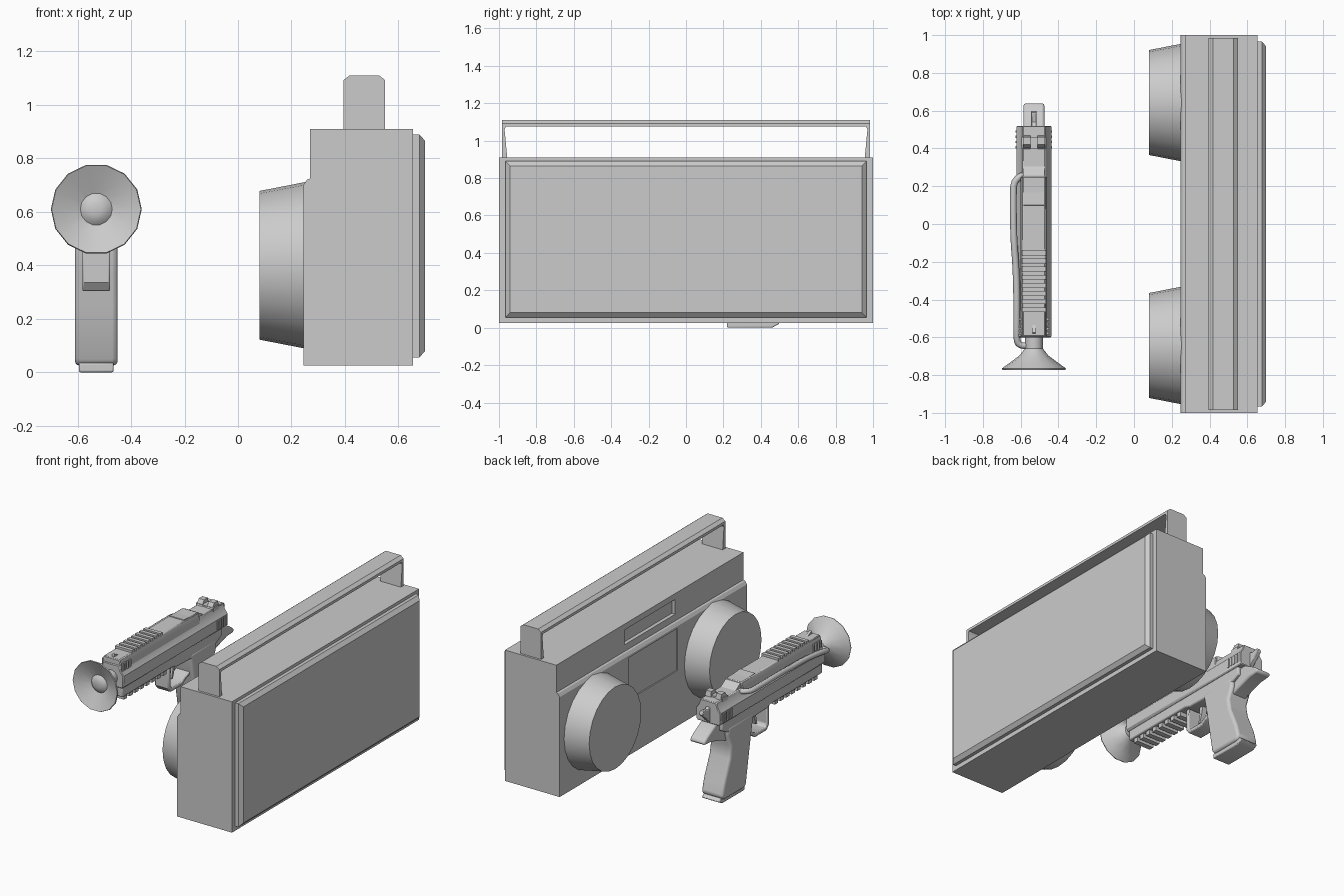
import bpy, bmesh, math
from mathutils import Vector

if "Cube" in bpy.data.objects:
    bpy.data.objects.remove(bpy.data.objects["Cube"])

GX = -0.53          # centre plane of the toy pistol


def finish(name, bm, bevel=0, segments=2, smooth=False):
    bmesh.ops.recalc_face_normals(bm, faces=bm.faces)
    me = bpy.data.meshes.new(name)
    bm.to_mesh(me)
    bm.free()
    ob = bpy.data.objects.new(name, me)
    bpy.context.collection.objects.link(ob)
    if bevel:
        m = ob.modifiers.new("bevel", 'BEVEL')
        m.width, m.segments, m.limit_method = bevel, segments, 'ANGLE'
        m.angle_limit = math.radians(40)
    if smooth or bevel:
        bpy.ops.object.select_all(action='DESELECT')
        ob.select_set(True)
        bpy.context.view_layer.objects.active = ob
        bpy.ops.object.shade_smooth_by_angle(angle=math.radians(35))
    return ob


def prism(name, pts, axis, lo, hi, **kw):
    """Extrude an outline: axis 'x' takes (y, z) points, axis 'y' takes (x, z)."""
    bm = bmesh.new()
    place = (lambda a, b, t: (t, a, b)) if axis == 'x' else (lambda a, b, t: (a, t, b))
    face = bm.faces.new([bm.verts.new(place(a, b, lo)) for a, b in pts])
    ext = bmesh.ops.extrude_face_region(bm, geom=[face])
    shift = Vector(place(0, 0, hi - lo))
    bmesh.ops.translate(bm, vec=shift, verts=[v for v in ext["geom"] if isinstance(v, bmesh.types.BMVert)])
    return finish(name, bm, **kw)


def box(name, x, y, z, **kw):
    return prism(name, [(y[0], z[0]), (y[1], z[0]), (y[1], z[1]), (y[0], z[1])], 'x', x[0], x[1], **kw)


def gun(name, pts, half, **kw):
    return prism(name, pts, 'x', GX - half, GX + half, **kw)


def lathe(name, prof, center, axis, sides, smooth=True):
    """Revolve (distance along axis, radius) pairs about the x or y axis."""
    bm = bmesh.new()
    rings = []
    for d, r in prof:
        ring = []
        for i in range(sides):
            a = 2 * math.pi * i / sides
            c, s = r * math.cos(a), r * math.sin(a)
            off = (d, c, s) if axis == 'x' else (c, d, s)
            ring.append(bm.verts.new(Vector(center) + Vector(off)))
        rings.append(ring)
    for p, q in zip(rings, rings[1:]):
        for i in range(sides):
            j = (i + 1) % sides
            bm.faces.new((p[i], p[j], q[j], q[i]))
    bm.faces.new(rings[0])
    bm.faces.new(rings[-1])
    return finish(name, bm, smooth=smooth)


def cut(ob, cutter):
    m = ob.modifiers.new("cut", 'BOOLEAN')
    m.operation, m.object, m.solver = 'DIFFERENCE', cutter, 'EXACT'
    bpy.context.view_layer.objects.active = ob
    bpy.ops.object.modifier_apply(modifier=m.name)
    bpy.data.objects.remove(cutter)


# ---- stereo: case with stepped front, display slot and tape door ----
case = prism("stereo_case", [(.245, .025), (.655, .025), (.655, .91), (.27, .91),
                             (.27, .725), (.258, .72), (.245, .70)], 'y', -1, 1)
cut(case, box("slot_cutter", (.2, .295), (-.27, .27), (.77, .87)))
cut(case, box("door_cutter", (.2, .253), (-.26, .26), (.40, .685)))

# back cover with chamfered rim
bm = bmesh.new()
loops = []
for x, inset in ((.65, 0), (.678, 0), (.70, .025)):
    y, z0, z1 = .965 - inset, .055 + inset, .89 - inset
    loops.append([bm.verts.new((x, a, b)) for a, b in ((-y, z0), (y, z0), (y, z1), (-y, z1))])
for p, q in zip(loops, loops[1:]):
    for i in range(4):
        bm.faces.new((p[i], p[(i + 1) % 4], q[(i + 1) % 4], q[i]))
bm.faces.new(loops[0])
bm.faces.new(loops[-1])
finish("stereo_back_cover", bm)

# speakers
for side, s in (("left", 1), ("right", -1)):
    lathe(side + "_speaker", [(.26, .313), (.08, .278)], (0, s * .643, .40), 'x', 24)

# handle: chamfered bar on two tapered posts
prism("handle_bar", [(.395, 1.075), (.55, 1.075), (.55, 1.093), (.528, 1.11),
                     (.417, 1.11), (.395, 1.093)], 'y', -.985, .985)
for side, s in (("left", 1), ("right", -1)):
    prism(side + "_handle_post", [(s * .985, .90), (s * .985, 1.08), (s * .96, 1.08),
                                  (s * .97, 1.06), (s * .955, .90)], 'x', .395, .55)


# ---- toy pistol: slide, barrel and frame ----
def mirrored(half):
    return [(GX + a, z) for a, z in half] + [(GX - a, z) for a, z in reversed(half)]


prism("slide", mirrored([(.08, .55), (.092, .56), (.092, .635), (.07, .665), (.06, .70)]),
      'y', -.60, .52, bevel=.005, segments=1)
prism("barrel_block", mirrored([(.07, .64), (.07, .70), (.06, .737)]),
      'y', -.595, .25, bevel=.005, segments=1)
gun("frame", [(-.59, .485), (-.04, .485), (.0, .47), (.40, .46), (.48, .50), (.48, .56), (-.59, .56)],
    .078, bevel=.008)
gun("ejection_hood", [(.09, .69), (.25, .69), (.32, .69), (.26, .73), (.10, .742)], .055)

# ribs along the top and teeth along the lower rail
for i in range(8):
    y = -.14 - i * .043
    box("top_rib", (GX - .063, GX + .063), (y - .026, y), (.73, .752))
    y = -.10 - i * .06
    box("rail_tooth", (GX - .065, GX + .065), (y - .035, y), (.455, .49))

# muzzle side slats and rear slide grips
for s in (-1, 1):
    for i in range(4):
        x = GX + s * .071
        box("muzzle_slat", (x - .009, x + .009), (-.585 + i * .025, -.573 + i * .025), (.66, .71))
        x = GX + s * .091
        box("slide_grip", (x - .006, x + .006), (.40 + i * .028, .412 + i * .028), (.57, .63))

# sights
for s in (-1, 1):
    prism("rear_sight", [(.39, .69), (.47, .69), (.46, .735), (.42, .735)], 'x',
          GX + s * .018, GX + s * .058)
box("rear_sight_base", (GX - .065, GX + .065), (.40, .46), (.68, .71))
gun("front_sight", [(-.58, .73), (-.52, .73), (-.575, .757)], .008)

# hammer and tail
gun("hammer", [(.45, .55), (.52, .56), (.60, .635), (.59, .66), (.54, .65), (.46, .69)], .014, bevel=.004)
gun("grip_tail", [(.38, .55), (.52, .55), (.60, .505), (.64, .475), (.635, .455), (.56, .45),
                  (.46, .42), (.36, .38)], .055, bevel=.015)

# grip, magazine foot
gun("grip", [(.14, .48), (.165, .36), (.185, .25), (.22, .05), (.235, .025), (.46, .025), (.485, .05),
             (.46, .14), (.40, .28), (.385, .36), (.42, .44), (.42, .50), (.14, .50)], .08, bevel=.024, segments=3)
gun("magazine_foot", [(.22, .0), (.46, .0), (.50, .022), (.48, .04), (.22, .035)], .065, bevel=.006)

# trigger and guard
gun("trigger_guard", [(-.06, .48), (-.06, .335), (-.035, .303), (.09, .303), (.13, .33), (.18, .35), (.18, .37),
                      (.12, .35), (.08, .328), (-.02, .328), (-.035, .345), (-.03, .48)], .052, bevel=.006)
gun("trigger", [(.03, .48), (.065, .48), (.055, .42), (.035, .36), (.02, .36), (.035, .42)], .018)

# suction cup muzzle with hollow front and central knob
lathe("muzzle_cup", [(-.58, .048), (-.66, .048), (-.675, .06), (-.695, .075), (-.74, .135), (-.765, .17),
                     (-.772, .167), (-.755, .13), (-.725, .06), (-.738, .045), (-.745, .022)],
      (GX, 0, .61), 'y', 14)

# tube along the left side
cu = bpy.data.curves.new("side_tube", 'CURVE')
cu.dimensions = '3D'
cu.bevel_depth, cu.bevel_resolution, cu.resolution_u, cu.use_fill_caps = .018, 2, 4, True
path = [(-.585, .26, .68), (-.635, .24, .68), (-.64, .15, .68), (-.637, -.08, .68), (-.625, -.22, .665),
        (-.62, -.40, .66), (-.622, -.58, .64), (-.615, -.65, .62), (-.56, -.645, .615)]
sp = cu.splines.new('NURBS')
sp.points.add(len(path) - 1)
for p, co in zip(sp.points, path):
    p.co = (*co, 1)
sp.use_endpoint_u, sp.order_u = True, 3
tube = bpy.data.objects.new("side_tube", cu)
bpy.context.collection.objects.link(tube)
